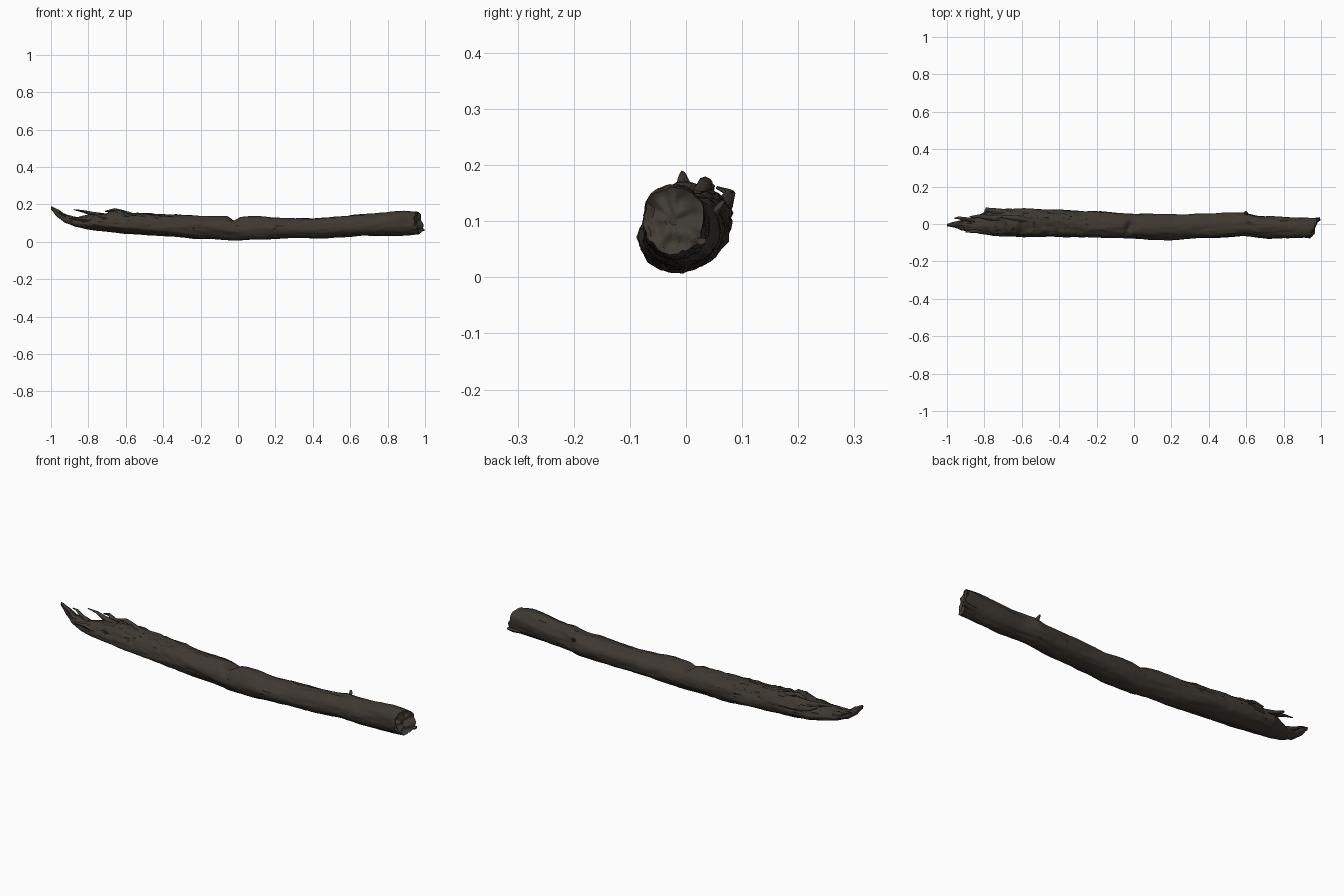
import bpy, bmesh, math
from mathutils import Vector, noise

cube = bpy.data.objects.get("Cube")
if cube:
    bpy.data.objects.remove(cube, do_unlink=True)


def material(name, colour):
    mat = bpy.data.materials.new(name)
    mat.use_nodes = True
    mat.diffuse_color = (*colour, 1)
    mat.node_tree.nodes["Principled BSDF"].inputs["Base Color"].default_value = (*colour, 1)
    return mat


bark = material("dark bark", (.048, .039, .029))
heartwood = material("broken wood", (.056, .046, .035))
crevice = material("bark crevice", (.025, .02, .015))

# Log outline: x, back and front limits in y, bottom and top in z
STATIONS = [
    (-1, -.012, .0, .17, .19), (-.96, -.02, .012, .125, .172),
    (-.92, -.035, .02, .098, .145), (-.86, -.045, .035, .078, .13),
    (-.8, -.055, .06, .066, .14), (-.74, -.065, .082, .057, .148),
    (-.6, -.07, .083, .044, .155), (-.4, -.07, .075, .03, .148),
    (-.2, -.07, .068, .017, .138), (0, -.078, .05, .008, .134),
    (.1, -.084, .05, .012, .137), (.2, -.084, .053, .015, .125),
    (.4, -.075, .056, .018, .129), (.58, -.066, .06, .025, .138),
    (.68, -.076, .042, .03, .147), (.9, -.077, .034, .037, .165),
    (1, -.076, .034, .042, .162)]
SIDES, RINGS, CAP_RINGS = 48, 240, 7


def section(x):
    """Smoothly interpolated centre and half sizes of the log at x."""
    for a, b in zip(STATIONS, STATIONS[1:]):
        if x <= b[0]:
            break
    t = max(0, min(1, (x - a[0]) / (b[0] - a[0])))
    t = (t + t * t * (3 - 2 * t)) / 2
    y0, y1, z0, z1 = (p + (q - p) * t for p, q in zip(a[1:], b[1:]))
    return (y0 + y1) / 2, (z0 + z1) / 2, (y1 - y0) / 2, (z1 - z0) / 2


def bump(x, centre, width):
    return math.exp(-((x - centre) / width) ** 2)


def relief(x, a):
    """Long bark grain, finer pits and a rougher torn upper left half."""
    c, s = math.cos(a), math.sin(a)
    swell = .007 * noise.noise(Vector((x * 5, c * 1.3, s * 1.3)))
    grain = .004 * noise.noise(Vector((x * 9, c * 5, s * 5)))
    torn = max(0, min(1, -x * 1.6)) * max(0, s + .3)
    pits = (.0015 + .006 * torn) * noise.noise(Vector((x * 26, c * 6, s * 6 + 9)))
    crack = abs(noise.noise(Vector((x * 3, c * 2.5 + 7, s * 2.5))))
    groove = max(0, 1 - crack / .05) * (.002 + .005 * torn)
    return swell + grain + pits - groove, groove


def log_point(x, a):
    cy, cz, ry, rz = section(x)
    d, groove = relief(x, a)
    d *= min(1, min(ry, rz) / .05)
    c, s = math.cos(a), math.sin(a)
    up = max(0, s) ** 3
    # Notch across the top and torn crest near the splintered end
    d -= up * .03 * bump(x, -.02 + .02 * c, .022)
    d += up * .024 * bump(x, -.65, .04) * (.8 + noise.noise(Vector((x * 40, c, s))))
    # Knots on the sides
    d += .007 * bump(x, .6, .03) * bump(a, .5, .5)
    d += .004 * bump(x, .72, .018) * bump(a, math.pi - .2, .25)
    y, z = cy + (ry + d) * c, cz + (rz + d) * s
    # Slanted break on the right end
    w = max(0, (x - .8) / .2) ** 2
    x += w * (.4 * (y - .03) - .15 * (z - .05) - .006 + .012 * noise.noise(Vector((y, z, 1)) * 30))
    return Vector((x, y, z)), groove


def finish(name, bm, mats):
    bmesh.ops.recalc_face_normals(bm, faces=bm.faces)
    mesh = bpy.data.meshes.new(name)
    bm.to_mesh(mesh)
    bm.free()
    obj = bpy.data.objects.new(name, mesh)
    bpy.context.collection.objects.link(obj)
    for m in mats:
        mesh.materials.append(m)
    bpy.ops.object.select_all(action="DESELECT")
    obj.select_set(True)
    bpy.context.view_layer.objects.active = obj
    bpy.ops.object.shade_smooth_by_angle(angle=math.radians(50))
    return obj


def bridge(bm, lower, upper):
    n = len(lower)
    return [bm.faces.new((lower[i], lower[(i + 1) % n], upper[(i + 1) % n], upper[i]))
            for i in range(n)]


# Log body
bm = bmesh.new()
previous = None
for k in range(RINGS + 1):
    x = -1 + 2 * k / RINGS
    points = [log_point(x, 2 * math.pi * i / SIDES) for i in range(SIDES)]
    ring = [bm.verts.new(p) for p, g in points]
    if previous:
        for face, (p, groove) in zip(bridge(bm, previous, ring), points):
            face.material_index = 2 if groove > .0035 else 0
    else:
        bm.faces.new(ring)
    previous = ring

# Rough broken face closing the right end
rim = [v.co.copy() for v in previous]
middle = sum(rim, Vector()) / SIDES
for k in range(1, CAP_RINGS):
    ring = []
    for p in rim:
        q = p.lerp(middle, k / CAP_RINGS)
        q.x += .014 * noise.noise(q * 45) - .008 * min(1, k / 2)
        ring.append(bm.verts.new(q))
    for face in bridge(bm, previous, ring):
        face.material_index = 1
    previous = ring
bm.faces.new(previous).material_index = 1
finish("log", bm, (bark, heartwood, crevice))


def splinter(name, path, radii, mat=bark):
    """Tapered crooked shard following a short path."""
    bm = bmesh.new()
    previous = None
    for k, (p, r) in enumerate(zip(path, radii)):
        ahead = Vector(path[min(k + 1, len(path) - 1)]) - Vector(path[max(k - 1, 0)])
        turn = ahead.to_track_quat("Z", "Y")
        ring = []
        for i in range(8):
            a = i * math.pi / 4
            wobble = 1 + .3 * noise.noise(Vector((k * 1.7, a, r * 90)))
            offset = Vector((math.cos(a), math.sin(a) * .7, 0)) * r * wobble
            ring.append(bm.verts.new(Vector(p) + turn @ offset))
        if previous:
            bridge(bm, previous, ring)
        else:
            bm.faces.new(ring)
        previous = ring
    bm.faces.new(previous)
    finish(name, bm, [mat])


# Shards of the broken left end
splinter("back_splinter", [(-.68, .06, .12), (-.75, .07, .135), (-.79, .078, .15), (-.8, .055, .16)],
         (.02, .016, .01, .004))
splinter("upper_splinter", [(-.7, .03, .135), (-.78, .035, .15), (-.83, .042, .163), (-.88, .038, .172)],
         (.02, .015, .009, .003))
splinter("tip_splinter", [(-.84, .01, .115), (-.9, .025, .13), (-.94, .033, .15), (-.96, .03, .155)],
         (.018, .012, .007, .003))
splinter("front_splinter", [(-.76, -.035, .11), (-.84, -.035, .122), (-.9, -.042, .125)],
         (.022, .014, .004))
splinter("crest_splinter", [(-.56, .02, .145), (-.62, .03, .16), (-.66, .035, .17), (-.71, .04, .162)],
         (.012, .016, .012, .005))

# Small twig stub on the back
splinter("twig_stub", [(.6, .045, .11), (.6, .06, .125), (.595, .066, .135)], (.012, .008, .005))

# Ragged lip on the lower right edge
splinter("end_lip", [(.93, .01, .062), (.965, .018, .062), (.995, .028, .064)], (.02, .016, .009), heartwood)
